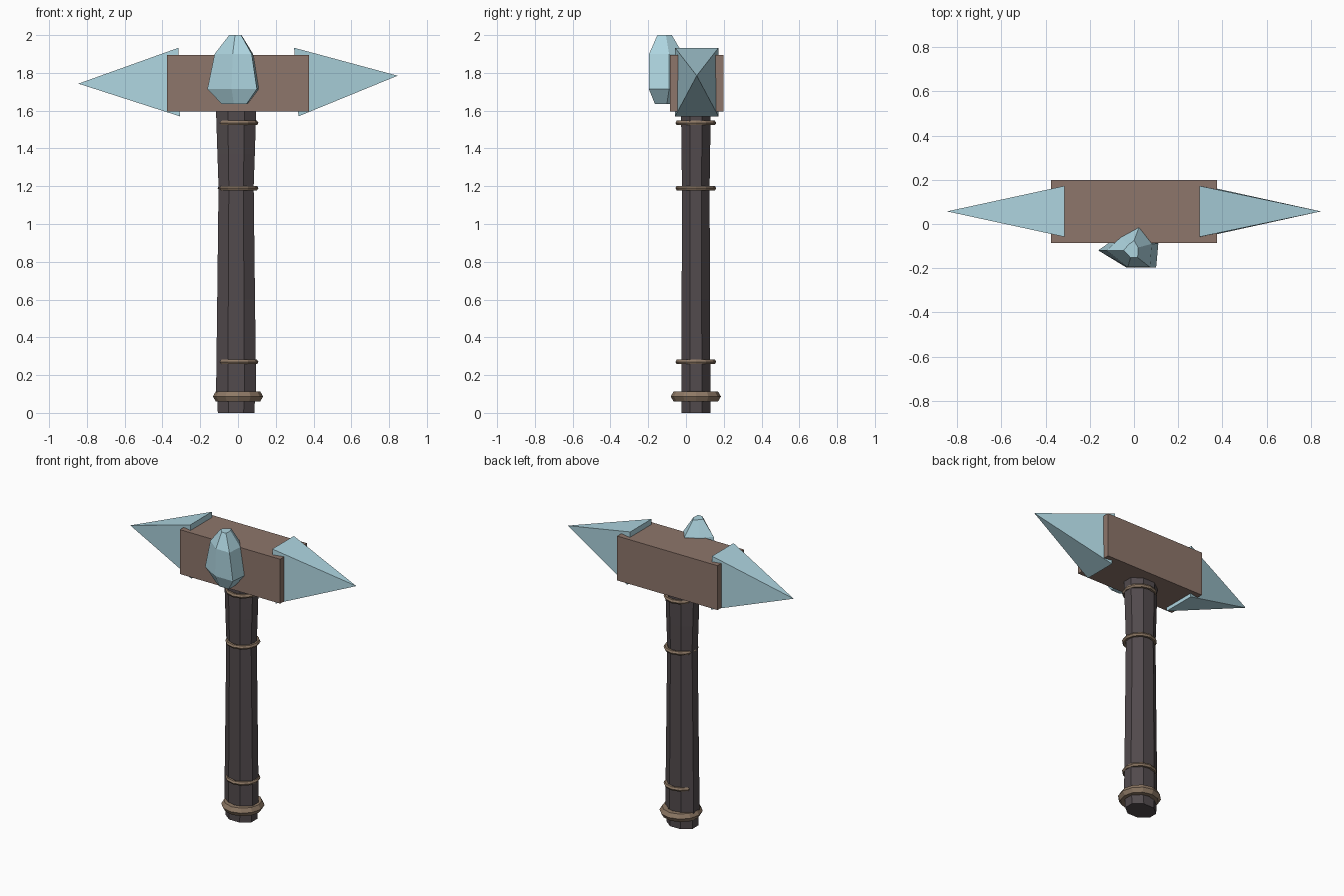
import bpy, math

if "Cube" in bpy.data.objects:
    bpy.data.objects.remove(bpy.data.objects["Cube"])


def material(name, rgb):
    m = bpy.data.materials.new(name)
    m.diffuse_color = (*rgb, 1)
    m.use_nodes = True
    m.node_tree.nodes["Principled BSDF"].inputs["Base Color"].default_value = m.diffuse_color
    return m


WOOD = material("dark_wood", (0.085, 0.07, 0.075))
BROWN = material("brown_leather", (0.27, 0.18, 0.145))
BAND = material("tan_band", (0.27, 0.19, 0.13))
ICE = material("pale_blue_stone", (0.42, 0.66, 0.74))


def mesh_object(name, verts, faces, mat):
    me = bpy.data.meshes.new(name)
    me.from_pydata(verts, [], faces)
    me.materials.append(mat)
    ob = bpy.data.objects.new(name, me)
    bpy.context.collection.objects.link(ob)
    return ob


def loft(name, rings, mat):
    """Skin a stack of equal-length rings and cap both ends."""
    n = len(rings[0])
    verts = [v for r in rings for v in r]
    faces = [(k * n + i, k * n + (i + 1) % n, (k + 1) * n + (i + 1) % n, (k + 1) * n + i)
             for k in range(len(rings) - 1) for i in range(n)]
    faces += [tuple(range(n))[::-1], tuple(range(len(verts) - n, len(verts)))]
    return mesh_object(name, verts, faces, mat)


# Handle: slightly flattened octagonal shaft, waisted below the head
def octagon(cx, cy, hx, hy, z):
    k = 1 / math.cos(math.pi / 8)
    return [(cx + hx * k * math.cos(math.pi * (i + 0.5) / 4),
             cy + hy * k * math.sin(math.pi * (i + 0.5) / 4), z) for i in range(8)]


shaft = [(0.0, 0.097, 0.077), (0.06, 0.099, 0.077), (0.12, 0.106, 0.077),
         (0.6, 0.100, 0.075), (1.2, 0.093, 0.073), (1.37, 0.099, 0.076), (1.62, 0.107, 0.078)]
loft("handle", [octagon(-0.01, 0.052, hx, hy, z) for z, hx, hy in shaft], WOOD)

# Bands round the handle and the thicker pommel ring
for name, z, major, minor in [("pommel_ring", 0.087, 0.102, 0.031),
                              ("lower_band", 0.27, 0.094, 0.014),
                              ("middle_band", 1.19, 0.094, 0.014),
                              ("upper_band", 1.535, 0.094, 0.014)]:
    bpy.ops.mesh.primitive_torus_add(major_segments=12, minor_segments=6, major_radius=major,
                                     minor_radius=minor, location=(0, 0.052, z))
    ob = bpy.context.object
    ob.name = name
    ob.data.materials.append(BAND)

# Head block
bpy.ops.mesh.primitive_cube_add(size=1, location=(0, 0.057, 1.745))
block = bpy.context.object
block.name = "head_block"
block.scale = (0.75, 0.285, 0.30)
block.data.materials.append(BROWN)

# Pyramid spikes, bases sunk in the block ends and standing proud above and below
for name, top_x, low_x, tip in [("right_spike", 0.297, 0.32, (0.845, 0.057, 1.785)),
                                ("left_spike", -0.315, -0.308, (-0.845, 0.057, 1.743))]:
    base = [(low_x, -0.058, 1.57), (low_x, 0.172, 1.57), (top_x, 0.172, 1.933), (top_x, -0.058, 1.933)]
    faces = [(3, 2, 1, 0)] + [(i, (i + 1) % 4, 4) for i in range(4)]
    if tip[0] < 0:
        faces = [f[::-1] for f in faces]
    mesh_object(name, base + [tip], faces, ICE)

# Faceted crystal set into the front of the block
outline = [(-0.152, 0.0), (-0.024, -0.078), (0.11, -0.078), (0.12, 0.03), (0.043, 0.105), (-0.065, 0.06)]
levels = [(1.635, 0.5, 0.58), (1.715, 1.0, 1.0), (1.90, 0.75, 0.98), (2.0, 0.24, 0.42)]
loft("front_crystal", [[(-0.01 + x * sx, -0.119 + y * sy, z) for x, y in outline]
                       for z, sx, sy in levels], ICE)
